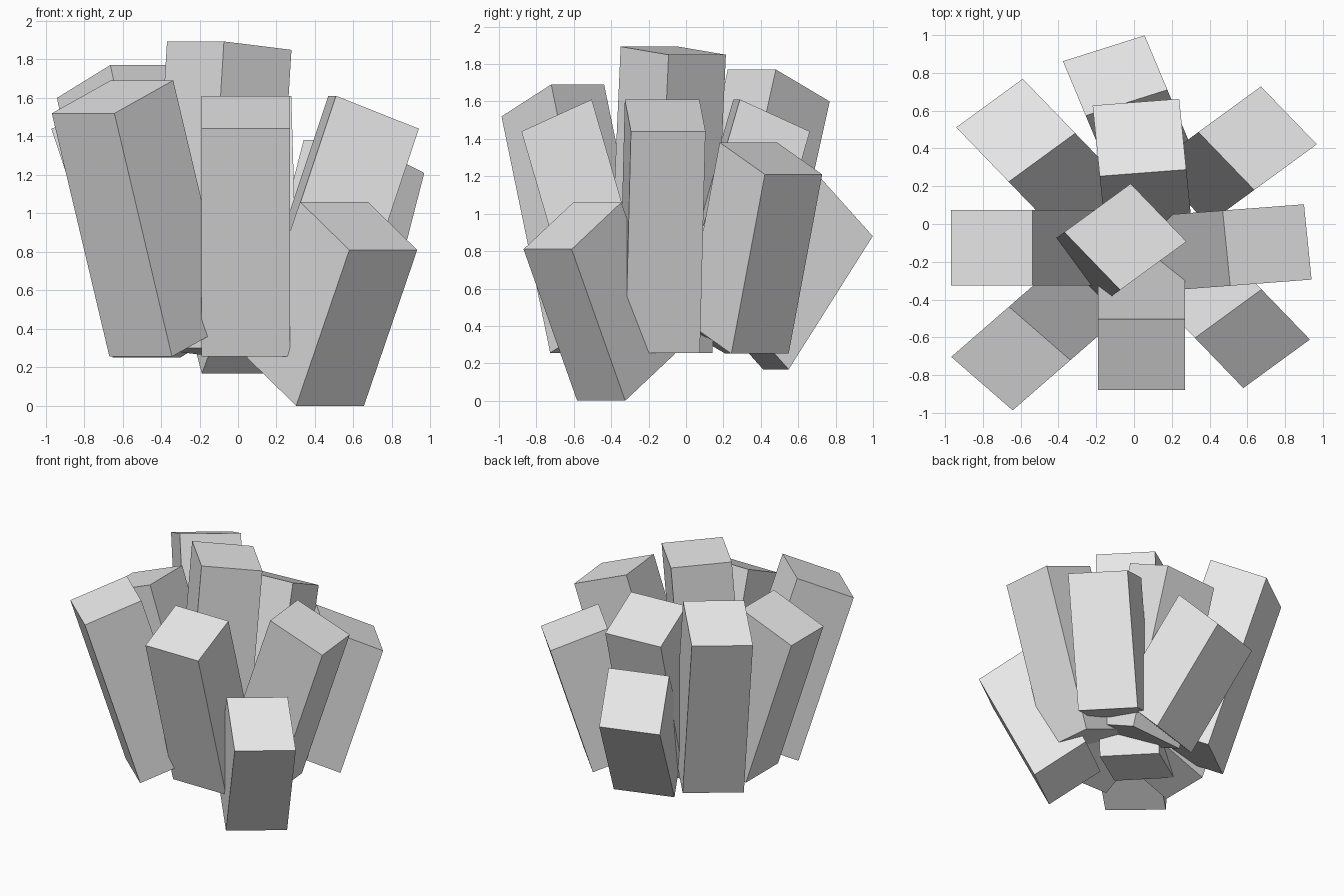
import bpy
import bmesh
from math import radians
from mathutils import Matrix, Vector

default = bpy.data.objects.get("Cube")
if default:
    bpy.data.objects.remove(default, do_unlink=True)

grey = bpy.data.materials.new("plain grey")
grey.use_nodes = True
grey.diffuse_color = (0.8, 0.8, 0.8, 1)
grey.node_tree.nodes["Principled BSDF"].inputs["Base Color"].default_value = (0.8, 0.8, 0.8, 1)

# The whole cluster is stretched slightly, so tilted blocks become skewed
STRETCH = Matrix.Diagonal((0.46, 0.40, 0.50, 1))


def block(name, azimuth, tilt, length, outer_edge):
    """Square block leaning outward; outer_edge is the middle of its lower top edge."""
    bm = bmesh.new()
    bmesh.ops.create_cube(bm, size=1)
    # Put the origin on the outer top edge, then lean and turn the block
    shape = Matrix.Diagonal((1, 1, length, 1)) @ Matrix.Translation((-0.5, 0, -0.5))
    lean = Matrix.Rotation(radians(tilt), 4, "Y")
    turn = Matrix.Rotation(radians(azimuth), 4, "Z")
    place = Matrix.Translation(Vector(outer_edge))
    bm.transform(place @ STRETCH @ turn @ lean @ shape)
    mesh = bpy.data.meshes.new(name)
    bm.to_mesh(mesh)
    bm.free()
    mesh.materials.append(grey)
    obj = bpy.data.objects.new(name, mesh)
    bpy.context.collection.objects.link(obj)
    return obj


# Upright block in the middle
block("centre_block", azimuth=40, tilt=5, length=3.2, outer_edge=(0.13, 0.06, 1.85))

# Ring of blocks leaning outward
block("front_block", azimuth=-90, tilt=20, length=2.52, outer_edge=(0.04, -0.88, 1.44))
block("front_right_block", azimuth=-135, tilt=20, length=2.69, outer_edge=(-0.805, -0.845, 1.52))
block("right_block", azimuth=180, tilt=20, length=2.52, outer_edge=(-0.97, -0.125, 1.44))
block("back_right_block", azimuth=130, tilt=20, length=2.87, outer_edge=(-0.765, 0.64, 1.60))
block("back_block", azimuth=95, tilt=20, length=2.52, outer_edge=(0.01, 0.645, 1.44))
block("back_left_block", azimuth=40, tilt=20, length=2.04, outer_edge=(0.82, 0.575, 1.21))
block("left_block", azimuth=5, tilt=20, length=2.52, outer_edge=(0.92, -0.095, 1.44))

# Short low blocks leaning further out
block("low_front_block", azimuth=-50, tilt=30, length=1.87, outer_edge=(0.755, -0.74, 0.81))
block("low_back_block", azimuth=110, tilt=40, length=1.86, outer_edge=(-0.16, 0.93, 0.88))
